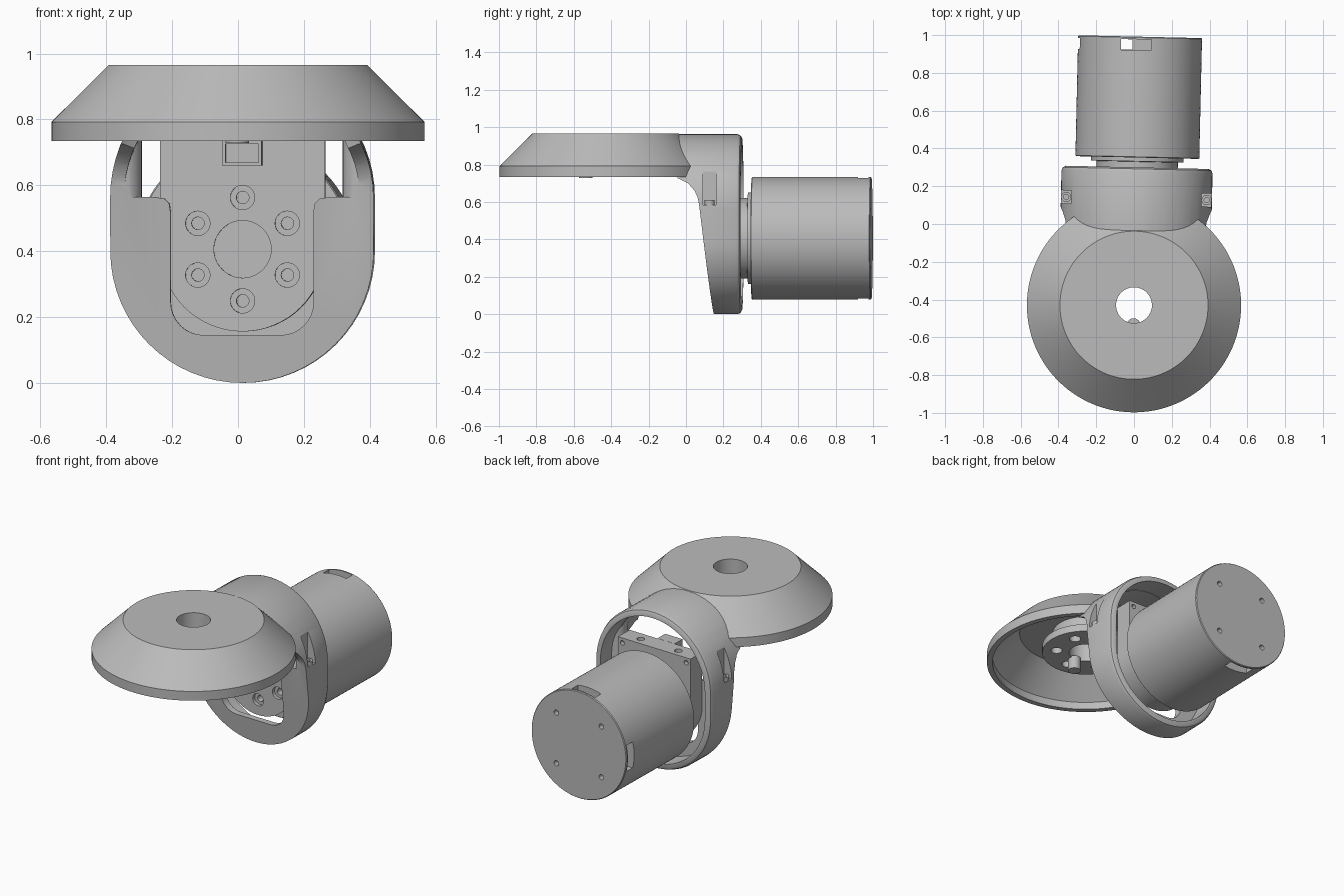
import bpy, bmesh, math
from mathutils import Matrix, Vector

if "Cube" in bpy.data.objects:
    bpy.data.objects.remove(bpy.data.objects["Cube"])

grey = bpy.data.materials.new("machined_grey")
grey.diffuse_color = (0.50, 0.50, 0.50, 1)
grey.use_nodes = True
grey.node_tree.nodes["Principled BSDF"].inputs["Base Color"].default_value = grey.diffuse_color
CZ, DY = 0.406, -0.43          # motor axis height, dome centre


def loft(name, rings):
    """Solid through matching rings of points, capped at both ends."""
    bm = bmesh.new()
    vs = [[bm.verts.new(p) for p in r] for r in rings]
    n = len(vs[0])
    for a, b in zip(vs, vs[1:]):
        for i in range(n):
            bm.faces.new((a[i], a[(i + 1) % n], b[(i + 1) % n], b[i]))
    bm.faces.new(vs[0])
    bm.faces.new(vs[-1])
    bmesh.ops.recalc_face_normals(bm, faces=bm.faces)
    me = bpy.data.meshes.new(name)
    bm.to_mesh(me)
    bm.free()
    ob = bpy.data.objects.new(name, me)
    bpy.context.collection.objects.link(ob)
    me.materials.append(grey)
    return ob


def lathe(name, x, y, z, prof, axis="Z", n=64):
    """Round solid from (radius, offset) pairs along Z or Y."""
    rings = []
    for r, h in prof:
        ring = []
        for i in range(n):
            a = 2 * math.pi * i / n
            c, s = r * math.cos(a), r * math.sin(a)
            ring.append((x + c, y + s, z + h) if axis == "Z" else (x + c, y + h, z + s))
        rings.append(ring)
    return loft(name, rings)


def box(name, x0, x1, y0, y1, z0, z1):
    return loft(name, [[(x0, y0, z), (x1, y0, z), (x1, y1, z), (x0, y1, z)] for z in (z0, z1)])


def stadium(name, layers, n=32):
    """Upright rounded slab from (y, radius) layers."""
    rings = []
    for y, r in layers:
        ring = []
        for cz, a0 in ((0.563, 0), (0.40, math.pi)):
            for i in range(n + 1):
                a = a0 + math.pi * i / n
                ring.append((r * math.cos(a), y, cz + r * math.sin(a)))
        rings.append(ring)
    return loft(name, rings)


def boolean(ob, tool, op="DIFFERENCE"):
    m = ob.modifiers.new("cut", "BOOLEAN")
    m.operation, m.object, m.solver = op, tool, "EXACT"
    bpy.context.view_layer.objects.active = ob
    bpy.ops.object.modifier_apply(modifier=m.name)
    bpy.data.objects.remove(tool)


# Outer housing: rounded slab trimmed to the sloped side profile, joined to the dome
housing = stadium("housing", [(-0.4, 0.4), (0.275, 0.4), (0.292, 0.393), (0.3, 0.378)])
side = [(0.4, -0.1), (0.162, -0.1), (0.15, 0), (0.08, 0.58), (0.073, 0.62), (0.055, 0.66), (0.02, 0.70),
        (-0.03, 0.725), (-0.1, 0.738), (-0.5, 0.738), (-0.5, 1.1), (0.4, 1.1)]
boolean(housing, loft("trim", [[(x, y, z) for y, z in side] for x in (-0.6, 0.6)]), "INTERSECT")
boolean(housing, lathe("dome", 0, DY, 0, [(0.567, 0.735), (0.567, 0.792), (0.392, 0.966)], n=128), "UNION")

# Hollow interior, leaving screw columns on both sides
cavity = stadium("cavity", [(0.17, 0.36), (0.35, 0.36)])
upper = stadium("upper", [(-0.4, 0.358), (0.34, 0.358)])
boolean(upper, box("keep", -0.6, 0.6, -0.6, 0.6, 0.565, 1.1), "INTERSECT")
boolean(cavity, upper, "UNION")
for s in (-1, 1):
    boolean(cavity, lathe("column", s * 0.365, 0.135, 0, [(0.06, 0.5), (0.06, 0.85)], n=32))
boolean(housing, cavity)
boolean(housing, lathe("dome_cavity", 0, DY, 0, [(0.535, 0.7), (0.535, 0.78), (0.38, 0.93)], n=128))
boolean(housing, lathe("top_hole", 0, DY, 0, [(0.095, 0.8), (0.095, 1.1)], n=48))

# Front notch with rounded corners
half = [(0.27, 0.6), (0.27, 0.565), (0.235, 0.559), (0.221, 0.545), (0.217, 0.52)]
half += [(0.117 + 0.1 * math.cos(a), 0.245 - 0.1 * math.sin(a))
         for a in [math.pi / 2 * i / 8 for i in range(9)]]
notch = half + [(-x, z) for x, z in reversed(half)]
boolean(housing, loft("notch", [[(x, y, z) for x, z in notch] for y in (-0.1, 0.2)]))

# Side slots with a round top, and a screw in each
for s in (-1, 1):
    slot = [(0.1, 0.585), (0.17, 0.585)]
    slot += [(0.135 + 0.035 * math.cos(a), 0.765 + 0.035 * math.sin(a))
             for a in [math.pi * i / 12 for i in range(13)]]
    boolean(housing, loft("slot", [[(s * x, y, z) for y, z in slot] for x in (0.345, 0.6)]))
    screw = lathe("side_screw", s * 0.372, 0.135, 0.58, [(0.027, 0), (0.027, 0.03)], n=24)
    boolean(screw, lathe("socket", s * 0.372, 0.135, 0.58, [(0.014, 0.01), (0.014, 0.1)], n=12))

# Gearbox inside the housing: square top, round bottom
w = 0.25
outline = [(w, 0.735), (-w, 0.735)]
outline += [(-w * math.cos(a), CZ - w * math.sin(a)) for a in [math.pi * i / 32 for i in range(33)]]
gear = loft("gearbox", [[(x, y, z) for x, z in outline] for y in (0.175, 0.285)])
boolean(gear, lathe("bore", 0, 0, CZ, [(0.087, 0.1), (0.087, 0.195)], "Y", 48))
for i in range(6):
    a = math.pi / 2 + i * math.pi / 3
    x, z = 0.157 * math.cos(a), CZ + 0.157 * math.sin(a)
    boolean(gear, lathe("bolt", x, 0, z, [(0.037, 0.1), (0.037, 0.195)], "Y", 32))
    boolean(gear, lathe("bolt", x, 0, z, [(0.019, 0.15), (0.019, 0.24)], "Y", 24))
for s in (-1, 1):
    boolean(gear, lathe("corner_hole", s * 0.22, 0, 0.705, [(0.014, 0.26), (0.014, 0.35)], "Y", 16))
    boolean(gear, lathe("top_bolt", s * 0.13, 0.235, 0, [(0.022, 0.7), (0.022, 0.8)], n=24))
connector = box("connector", -0.06, 0.06, 0.10, 0.174, 0.66, 0.735)
boolean(connector, box("opening", -0.05, 0.05, 0.05, 0.15, 0.67, 0.725))

# Motor neck and can
lathe("motor_neck", 0, 0, CZ, [(0.215, 0.28), (0.215, 0.33), (0.245, 0.332), (0.245, 0.36)], "Y")
motor = lathe("motor_can", 0, 0, CZ, [(0.324, 0.352), (0.328, 0.356), (0.328, 0.987), (0.324, 0.992)], "Y", 128)
for z in (CZ - 0.31, CZ + 0.31):
    boolean(motor, box("cut", -0.1, 0.06, 0.92, 0.978, z - 0.06, z + 0.06))
boolean(motor, box("cut", -0.1, -0.04, 0.922, 0.977, -0.1, 1))
boolean(motor, box("cut", -0.4, -0.25, 0.92, 0.978, CZ - 0.08, CZ + 0.08))
for x in (-0.155, 0.155):
    for z in (-0.155, 0.155):
        boolean(motor, lathe("hole", x, 0, CZ + z, [(0.016, 0.96), (0.016, 1.1)], "Y", 20))

# Output flange under the dome
flange = lathe("output_flange", 0, DY, 0, [(0.25, 0.80), (0.25, 0.845), (0.19, 0.846), (0.19, 0.932)])
boolean(flange, lathe("bore", 0, DY, 0, [(0.096, 0.7), (0.096, 1.1)], n=48))
for i in range(6):
    a = math.pi / 2 + i * math.pi / 3
    boolean(flange, lathe("hole", 0.17 * math.cos(a), DY + 0.17 * math.sin(a), 0,
                          [(0.032, 0.7), (0.032, 0.87)], n=24))
lathe("flange_pin", 0, -0.535, 0, [(0.036, 0.728), (0.036, 0.81)], n=24)

# Slight turn about the dome axis, then smooth shading with sharp edges kept
pivot = Vector((0, DY, 0))
turn = Matrix.Translation(pivot) @ Matrix.Rotation(math.radians(-1.3), 4, "Z") @ Matrix.Translation(-pivot)
for ob in bpy.context.scene.objects:
    ob.data.transform(turn)
    ob.select_set(True)
bpy.context.view_layer.objects.active = housing
bpy.ops.object.shade_smooth_by_angle(angle=math.radians(30))
